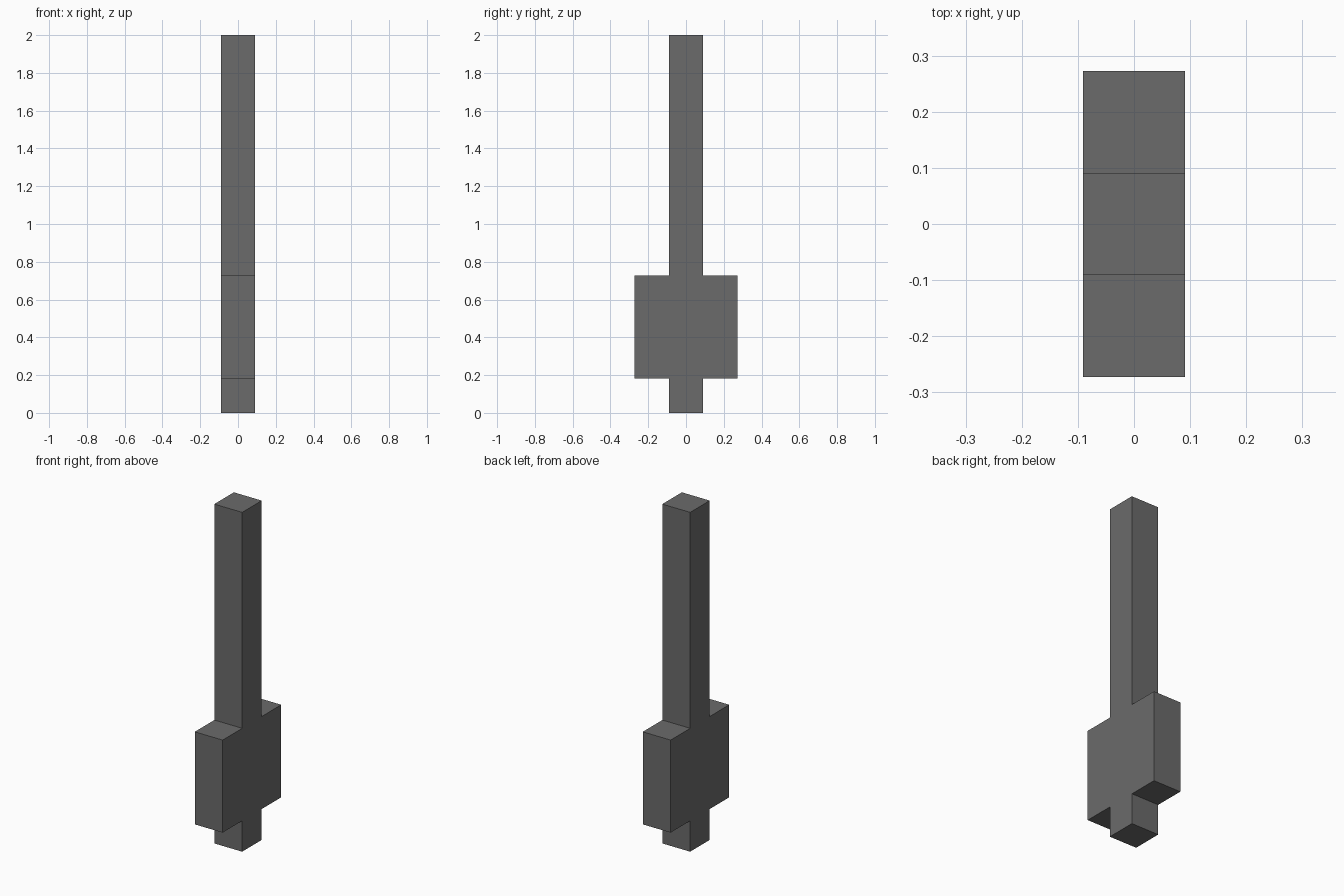
import bpy
import bmesh

cube = bpy.data.objects.get("Cube")
if cube:
    bpy.data.objects.remove(cube, do_unlink=True)

U = 2 / 11            # module: the shaft is one unit thick and eleven tall

# Flat grey material
grey = bpy.data.materials.new("dark_grey")
grey.use_nodes = True
colour = (0.147, 0.147, 0.147, 1)
grey.diffuse_color = colour
bsdf = next(n for n in grey.node_tree.nodes if n.type == 'BSDF_PRINCIPLED')
bsdf.inputs["Base Color"].default_value = colour

# Half outline (y, z) in units: short foot, wide block, long shaft
half = [(0.5, 0), (0.5, 1), (1.5, 1), (1.5, 4), (0.5, 4), (0.5, 11)]
outline = half + [(-y, z) for y, z in reversed(half)]

# Extrude the mirrored outline across x
bm = bmesh.new()
face = bm.faces.new([bm.verts.new((-U / 2, y * U, z * U)) for y, z in outline])
result = bmesh.ops.extrude_face_region(bm, geom=[face], use_keep_orig=True)
moved = [v for v in result["geom"] if isinstance(v, bmesh.types.BMVert)]
bmesh.ops.translate(bm, verts=moved, vec=(U, 0, 0))
bmesh.ops.recalc_face_normals(bm, faces=bm.faces)

mesh = bpy.data.meshes.new("shaft_with_block")
bm.to_mesh(mesh)
bm.free()
mesh.materials.append(grey)
obj = bpy.data.objects.new("shaft_with_block", mesh)
bpy.context.collection.objects.link(obj)
